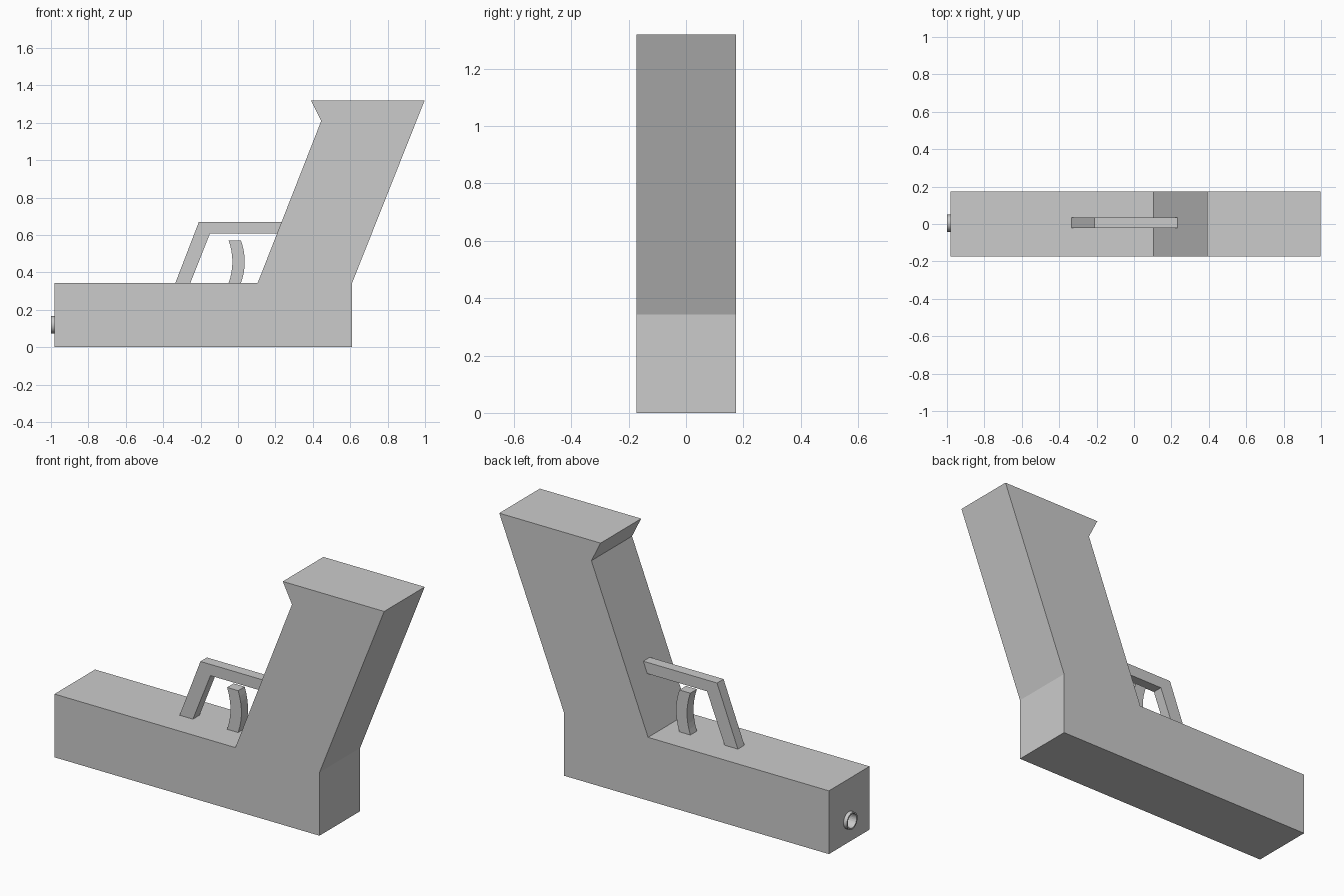
import bpy, bmesh, math
from mathutils import Matrix

if "Cube" in bpy.data.objects:
    bpy.data.objects.remove(bpy.data.objects["Cube"])


def link(name, bm):
    bmesh.ops.recalc_face_normals(bm, faces=bm.faces)
    mesh = bpy.data.meshes.new(name)
    bm.to_mesh(mesh)
    bm.free()
    obj = bpy.data.objects.new(name, mesh)
    bpy.context.collection.objects.link(obj)
    return obj


def extrude_profile(name, points, y0, y1):
    """Extrude an x-z outline from y0 to y1."""
    bm = bmesh.new()
    face = bm.faces.new([bm.verts.new((x, y0, z)) for x, z in points])
    new = bmesh.ops.extrude_face_region(bm, geom=[face])["geom"]
    verts = [g for g in new if isinstance(g, bmesh.types.BMVert)]
    bmesh.ops.translate(bm, verts=verts, vec=(0, y1 - y0, 0))
    return link(name, bm)


def x_cylinder(name, radius, x0, x1, y, z):
    bm = bmesh.new()
    m = Matrix.Translation(((x0 + x1) / 2, y, z)) @ Matrix.Rotation(math.pi / 2, 4, 'Y')
    bmesh.ops.create_cone(bm, cap_ends=True, segments=24, radius1=radius,
                          radius2=radius, depth=x1 - x0, matrix=m)
    return link(name, bm)


# Main body with slanted handle and flared heel
body = extrude_profile("body", [
    (-0.98, 0), (0.61, 0), (0.61, 0.343), (0.998, 1.32), (0.39, 1.32),
    (0.445, 1.21), (0.105, 0.343), (-0.98, 0.343)], -0.173, 0.175)

# Guard loop
extrude_profile("trigger_guard", [
    (-0.335, 0.343), (-0.21, 0.668), (0.234, 0.668), (0.208, 0.607),
    (-0.15, 0.607), (-0.255, 0.343)], -0.022, 0.034)

# Curved trigger: an arc bowed towards the handle
left, right = [], []
for i in range(9):
    t = i / 8
    z = 0.343 + 0.227 * t
    bow = 0.02 * (1 - (2 * t - 1) ** 2)
    left.append((-0.05 + bow, z))
    right.append((0.016 + bow, z))
extrude_profile("trigger", right + left[::-1], -0.022, 0.034)

# Muzzle ring with bore running into the body
muzzle = x_cylinder("muzzle", 0.046, -1.0, -0.978, 0.004, 0.12)
bore = x_cylinder("bore_cutter", 0.038, -1.05, -0.88, 0.004, 0.12)
bore.hide_render = True
bore.hide_viewport = False
bore.display_type = 'WIRE'
for obj in (body, muzzle):
    mod = obj.modifiers.new("bore", 'BOOLEAN')
    mod.operation = 'DIFFERENCE'
    mod.solver = 'EXACT'
    mod.object = bore
    bpy.context.view_layer.objects.active = obj
    bpy.ops.object.modifier_apply(modifier=mod.name)
bpy.data.objects.remove(bore)

# Smooth only the round muzzle
bpy.ops.object.select_all(action='DESELECT')
muzzle.select_set(True)
bpy.context.view_layer.objects.active = muzzle
bpy.ops.object.shade_smooth_by_angle(angle=math.radians(30))
